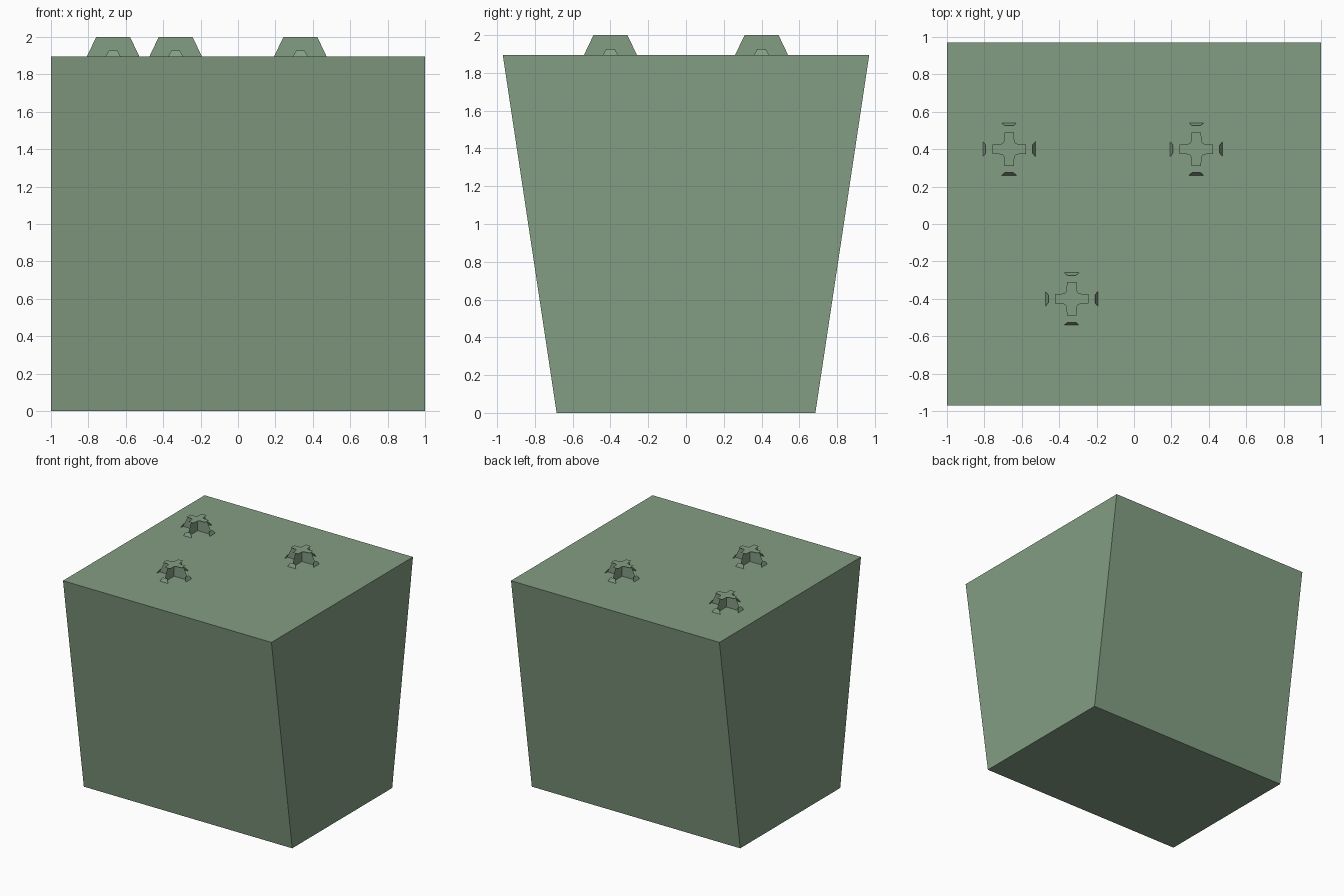
import bpy
from mathutils import Matrix, Vector

if "Cube" in bpy.data.objects:
    bpy.data.objects.remove(bpy.data.objects["Cube"])

TOP, PEAK = 1.895, 2.0      # soil level and sprout tip level

mat = bpy.data.materials.new("sage_green")
mat.diffuse_color = (0.23, 0.34, 0.23, 1)
mat.use_nodes = True
mat.node_tree.nodes["Principled BSDF"].inputs["Base Color"].default_value = mat.diffuse_color


def make(name, verts, faces):
    mesh = bpy.data.meshes.new(name)
    mesh.from_pydata([tuple(v) for v in verts], [], faces)
    mesh.materials.append(mat)
    obj = bpy.data.objects.new(name, mesh)
    bpy.context.collection.objects.link(obj)
    return obj


# Tapered block: constant in x, wider at the top in y
profile = [(-0.685, 0), (0.685, 0), (0.97, TOP), (-0.97, TOP)]
make("tapered_block",
     [(x, y, z) for x in (1, -1) for y, z in profile],
     [(0, 1, 2, 3), (7, 6, 5, 4)] +
     [(i, i + 4, (i + 1) % 4 + 4, (i + 1) % 4) for i in range(4)])


# Stud: two crossed upright plates, a plus-shaped cap and four sloping feet
def stud(name, cx, cy):
    verts, faces = [], []

    def add(points):
        faces.append(tuple(range(len(verts), len(verts) + len(points))))
        verts.extend(Vector(p) + Vector((cx, cy, 0)) for p in points)

    turns = [Matrix.Rotation(k * 1.5707963, 3, 'Z') for k in range(4)]
    plate = [(-0.14, 0, TOP), (0.14, 0, TOP), (0.09, 0, PEAK), (-0.09, 0, PEAK)]
    foot = [(0.14, -0.04, TOP), (0.14, 0.04, TOP),
            (0.125, 0.022, TOP + 0.032), (0.125, -0.022, TOP + 0.032)]
    arm = [(0.09, -0.025, PEAK), (0.09, 0.025, PEAK),
           (0.042, 0.028, PEAK), (0.033, 0.033, PEAK), (0.028, 0.042, PEAK)]
    for t in turns[:2]:
        add([t @ Vector(p) for p in plate])
    for t in turns:
        add([t @ Vector(p) for p in foot])
    add([t @ Vector(p) for t in turns for p in arm])
    make(name, verts, faces)


for i, (x, y) in enumerate([(-0.667, 0.4), (0.333, 0.4), (-0.333, -0.4)]):
    stud(f"top_stud_{i + 1}", x, y)
